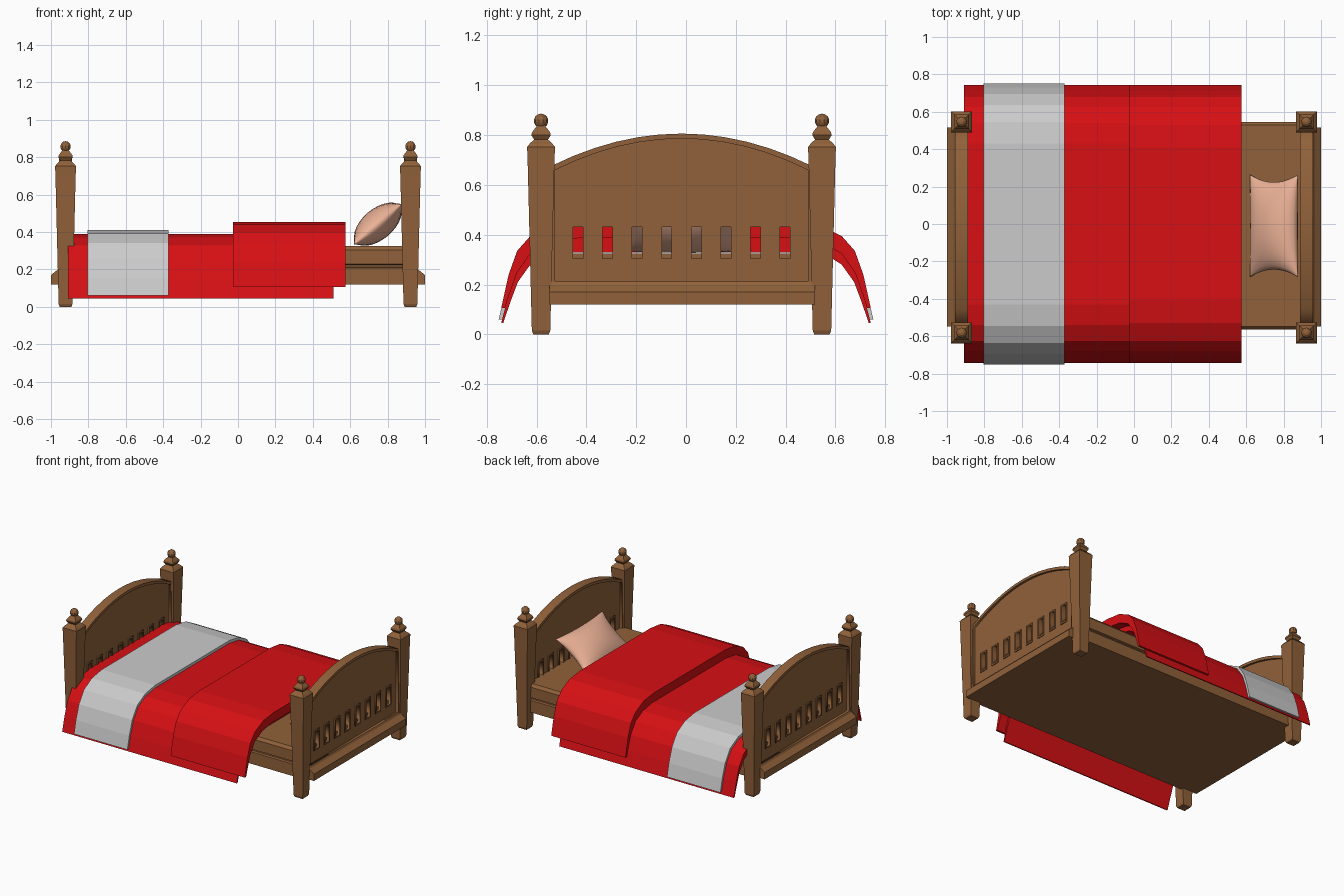
import bpy, bmesh, math
from mathutils import Matrix, Vector

if "Cube" in bpy.data.objects:
    bpy.data.objects.remove(bpy.data.objects["Cube"])


def material(name, rgb):
    m = bpy.data.materials.new(name)
    m.diffuse_color = (*rgb, 1)
    m.use_nodes = True
    m.node_tree.nodes["Principled BSDF"].inputs["Base Color"].default_value = m.diffuse_color
    return m


WOOD = material("wood", (0.28, 0.12, 0.042))
RED = material("red_cloth", (0.68, 0.005, 0.007))
PEACH = material("pillow_cloth", (0.85, 0.45, 0.31))
YC = -0.018                      # centre line of the frame


def finish(name, bm, mat):
    bmesh.ops.recalc_face_normals(bm, faces=bm.faces)
    me = bpy.data.meshes.new(name)
    bm.to_mesh(me)
    bm.free()
    ob = bpy.data.objects.new(name, me)
    bpy.context.collection.objects.link(ob)
    if mat:
        me.materials.append(mat)
    return ob


def prism(name, section, lo, hi, axis, mat):
    """Extrude a section: (y, z) along x, or (x, z) along y."""
    bm = bmesh.new()
    rings = []
    for t in (lo, hi):
        rings.append([bm.verts.new((t, a, b) if axis == "x" else (a, t, b))
                      for a, b in section])
    n = len(section)
    for i in range(n):
        j = (i + 1) % n
        bm.faces.new((rings[0][i], rings[0][j], rings[1][j], rings[1][i]))
    caps = [bm.faces.new(r) for r in rings]
    bmesh.ops.triangulate(bm, faces=caps)
    return finish(name, bm, mat)


def plate(name, loops, x, half):
    """Flat plate in the yz plane; loops after the first are holes."""
    cu = bpy.data.curves.new(name, "CURVE")
    cu.dimensions, cu.fill_mode, cu.extrude = "2D", "BOTH", half
    for pts in loops:
        sp = cu.splines.new("POLY")
        sp.points.add(len(pts) - 1)
        for p, (a, b) in zip(sp.points, pts):
            p.co = (a, b, 0, 1)
        sp.use_cyclic_u = True
    tmp = bpy.data.objects.new(name + "_tmp", cu)
    bpy.context.collection.objects.link(tmp)
    bpy.context.view_layer.update()
    me = bpy.data.meshes.new_from_object(
        tmp.evaluated_get(bpy.context.evaluated_depsgraph_get()))
    bpy.data.objects.remove(tmp)
    me.transform(Matrix(((0, 0, 1, x), (1, 0, 0, 0), (0, 1, 0, 0), (0, 0, 0, 1))))
    bm = bmesh.new()
    bm.from_mesh(me)
    bmesh.ops.remove_doubles(bm, verts=bm.verts, dist=1e-5)
    bpy.data.meshes.remove(me)
    return finish(name, bm, WOOD)


def rect(y, z, w, h):
    return [(y - w, z - h), (y + w, z - h), (y + w, z + h), (y - w, z + h)]


def arch(half, bottom, side, top, n=12):
    pts = [(YC - half, bottom), (YC + half, bottom)]
    for i in range(n + 1):
        t = 1 - 2 * i / n
        pts.append((YC + half * t, top - (top - side) * t * t))
    return pts


# Tapered square posts with finial and ball
POST = [(0.031, 0), (0.037, 0.015), (0.054, 0.70), (0.056, 0.752), (0.046, 0.765),
        (0.028, 0.782), (0.039, 0.80), (0.036, 0.812), (0.018, 0.835), (0.016, 0.845)]


def post(name, x, y):
    bm = bmesh.new()
    rings = [[bm.verts.new((x + r * a, y + r * b, z))
              for a, b in ((-1, -1), (1, -1), (1, 1), (-1, 1))] for r, z in POST]
    for lo, hi in zip(rings, rings[1:]):
        for i in range(4):
            j = (i + 1) % 4
            bm.faces.new((lo[i], lo[j], hi[j], hi[i]))
    bm.faces.new(rings[0])
    bm.faces.new(rings[-1])
    bmesh.ops.create_uvsphere(bm, u_segments=10, v_segments=7, radius=0.029,
                              matrix=Matrix.Translation((x, y, 0.857)))
    finish(name, bm, WOOD)


# Headboard and footboard
for s, end in ((1, "head"), (-1, "foot")):
    x = 0.922 * s
    for t, side in ((-1, "front"), (1, "back")):
        post(f"{end}_{side}_post", x, YC + 0.564 * t)
    slots = [YC + 0.1187 * (i - 3.5) for i in range(8)]
    plate(f"{end}board_panel", [arch(0.52, 0.20, 0.67, 0.795)]
          + [rect(y, 0.367, 0.021, 0.064) for y in slots], x, 0.018)
    plate(f"{end}board_rim", [arch(0.525, 0.19, 0.675, 0.806),
                              arch(0.507, 0.212, 0.66, 0.786)], x, 0.034)
    for i, y in enumerate(slots):
        plate(f"{end}board_slot_frame_{i + 1}",
              [rect(y, 0.367, 0.031, 0.074), rect(y, 0.367, 0.02, 0.063)], x, 0.024)
    prism(f"{end}_bottom_rail",
          [(s * a, b) for a, b in ((0.88, 0.12), (1.0, 0.12), (1.0, 0.17),
                                   (0.965, 0.198), (0.958, 0.212), (0.88, 0.212))],
          YC - 0.53, YC + 0.535, "y", WOOD)

# Bed base: lower frame, groove and slab with chamfered top, one section
base = [(0.555, 0.12), (0.555, 0.208), (0.54, 0.212), (0.54, 0.224),
        (0.555, 0.228), (0.555, 0.305), (0.538, 0.325)]
prism("bed_base", [(-0.01 + y, z) for y, z in base]
      + [(-0.01 - y, z) for y, z in reversed(base)], -0.93, 0.93, "x", WOOD)


# Bedding: draped shells with flaring sides
def drape(name, outer, inner, lo, hi, mat):
    sec = [(-y, z) for y, z in reversed(outer)] + outer
    sec += list(reversed(inner)) + [(-y, z) for y, z in inner]
    return prism(name, sec, lo, hi, "x", mat)


UNDER = [(0.43, 0.39), (0.54, 0.372), (0.625, 0.328), (0.68, 0.25),
         (0.715, 0.15), (0.742, 0.045)]
INNER = [(0.43, 0.328), (0.55, 0.328), (0.625, 0.28), (0.675, 0.21),
         (0.705, 0.13), (0.734, 0.045)]
FOLD = [(0.41, 0.455), (0.53, 0.44), (0.625, 0.395), (0.678, 0.335),
        (0.712, 0.24), (0.742, 0.105)]
THROW = [(0.43, 0.41), (0.545, 0.391), (0.637, 0.342), (0.695, 0.257),
         (0.73, 0.155), (0.752, 0.06)]
drape("blanket", UNDER, INNER, -0.908, 0.51, RED)
fold_in = [(y - 0.001, z - 0.003) for y, z in UNDER[:5]] + [(0.727, 0.105)]
drape("blanket_fold", FOLD, fold_in, -0.028, 0.575, RED)
drape("throw_band", THROW, [(y - 0.002, z - 0.004) for y, z in UNDER[:5]]
      + [(0.738, 0.06)], -0.805, -0.372, None)

# Pillow: pinched cushion leaning on the headboard
bm = bmesh.new()
N = 14
place = Matrix.Translation((0.748, -0.01, 0.442)) @ Matrix.Rotation(math.radians(-40), 4, "Y")
for sgn in (1, -1):
    grid = []
    for i in range(N + 1):
        row = []
        for j in range(N + 1):
            u, v = math.sin(math.pi * (i / N - 0.5)), math.sin(math.pi * (j / N - 0.5))
            puff = ((1 - u * u) * (1 - v * v)) ** 0.55
            px = 0.168 * u * (1 - 0.08 * (1 - v * v))
            py = 0.275 * v * (1 - 0.15 * (1 - u * u))
            row.append(bm.verts.new(place @ Vector((px, py, sgn * 0.082 * puff))))
        grid.append(row)
    for i in range(N):
        for j in range(N):
            bm.faces.new((grid[i][j], grid[i + 1][j], grid[i + 1][j + 1], grid[i][j + 1]))
bmesh.ops.remove_doubles(bm, verts=bm.verts, dist=1e-4)
pillow = finish("pillow", bm, PEACH)
pillow.data.shade_smooth()
